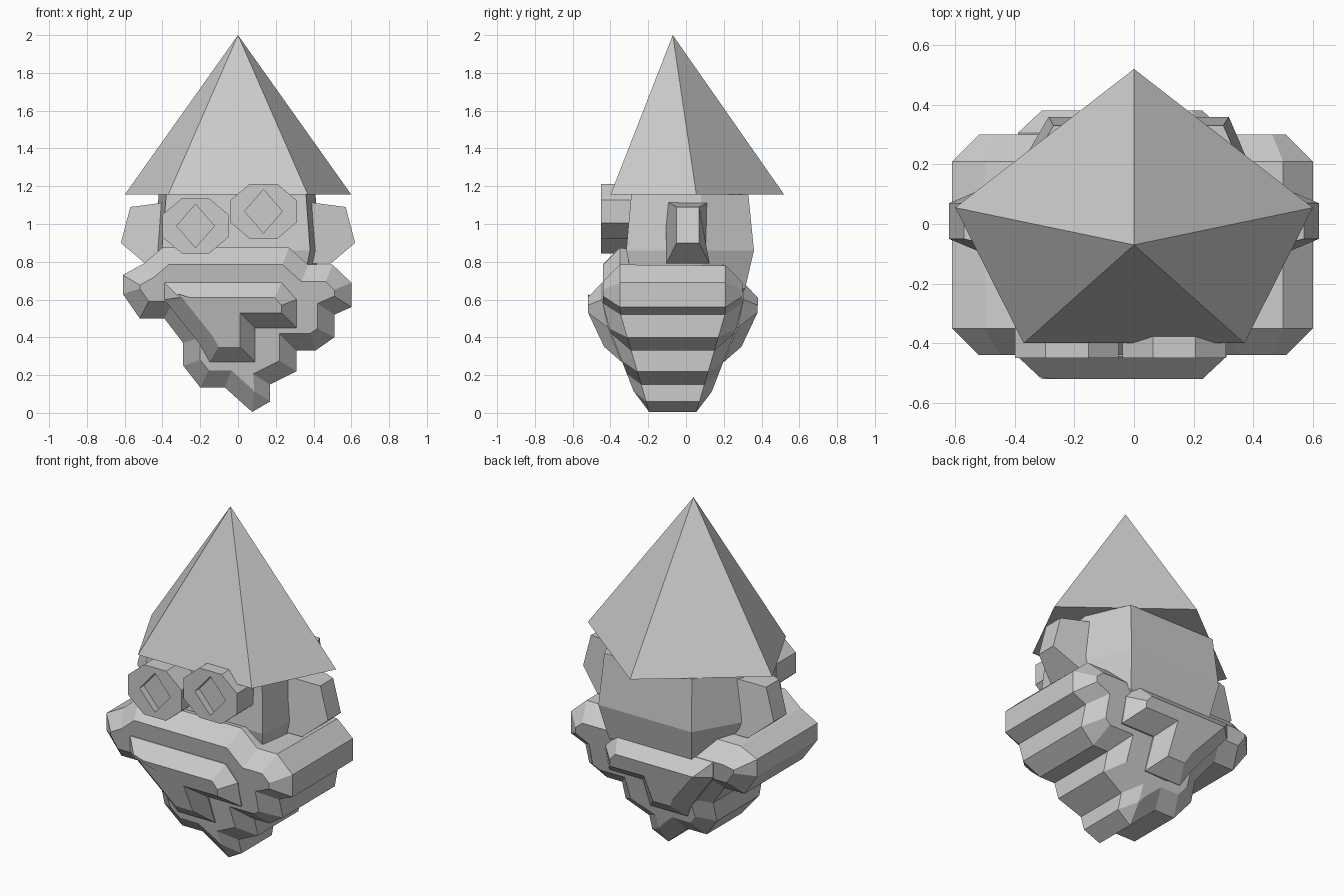
import bpy, bmesh, math
from mathutils import Vector

if "Cube" in bpy.data.objects:
    bpy.data.objects.remove(bpy.data.objects["Cube"])

grey = bpy.data.materials.new("plain grey")
grey.use_nodes = True
colour = (0.6, 0.6, 0.6, 1)
grey.diffuse_color = colour
grey.node_tree.nodes["Principled BSDF"].inputs["Base Color"].default_value = colour
MID = -0.07  # front-to-back centre of hat and beard


def finish(bm, name):
    bmesh.ops.recalc_face_normals(bm, faces=bm.faces[:])
    mesh = bpy.data.meshes.new(name)
    bm.to_mesh(mesh)
    bm.free()
    mesh.materials.append(grey)
    obj = bpy.data.objects.new(name, mesh)
    bpy.context.collection.objects.link(obj)


def loft(name, rings):
    """Bridge equal-length rings of points and cap both ends."""
    bm = bmesh.new()
    rows = [[bm.verts.new(p) for p in ring] for ring in rings]
    n = len(rows[0])
    for a, b in zip(rows, rows[1:]):
        for i in range(n):
            j = (i + 1) % n
            bm.faces.new((a[i], a[j], b[j], b[i]))
    bm.faces.new(rows[0][::-1])
    bm.faces.new(rows[-1])
    finish(bm, name)


def inset_outline(points, d):
    """Move every edge of a clockwise outline inward by d."""
    out = []
    for i, p in enumerate(points):
        p = Vector(p)
        e1 = (p - Vector(points[i - 1])).normalized()
        e2 = (Vector(points[(i + 1) % len(points)]) - p).normalized()
        n1, n2 = Vector((e1.y, -e1.x)), Vector((e2.y, -e2.x))
        out.append(p + (n1 + n2) * d / (1 + n1.dot(n2)))
    return out


def tapered_slab(name, outline, steps, back_top):
    """Slab with stepped faces front and back, thinner towards the bottom."""
    rings = []
    for side, order in ((-1, steps[::-1]), (1, steps)):
        for inset, depth in order:
            ring = []
            for x, z in inset_outline(outline, inset):
                y = MID + side * depth * min(1, 0.44 + 1.05 * z)
                top = back_top - inset if side > 0 else 2
                ring.append((x, y, min(z, top)))
            rings.append(ring)
    loft(name, rings)


# Five-sided pointed hat
bm = bmesh.new()
brim = [bm.verts.new((x, y, 1.155)) for x, y in
        ((0, 0.52), (-0.6, 0.055), (-0.37, -0.40), (0.37, -0.40), (0.6, 0.055))]
tip = bm.verts.new((0, MID, 2))
bm.faces.new(brim)
for i in range(5):
    bm.faces.new((brim[i - 1], brim[i], tip))
finish(bm, "hat")

# Faceted head, wider at the cheeks
plan = [(-0.38, -0.29), (0.36, -0.29), (0.41, 0.08), (0.30, 0.33), (-0.27, 0.33), (-0.42, 0.08)]
head_rings = []
for z, sx, sy in ((1.156, 1, 1), (0.86, 1.06, 1.09), (0.66, 0.95, 0.95), (0.5, 0.6, 0.6)):
    head_rings.append([(x * sx, y * sy, z) for x, y in plan])
loft("head", head_rings)

# Ears, narrowing outwards
for side, name in ((1, "left_ear"), (-1, "right_ear")):
    shape = ((0.34, 1.12), (0.57, 1.09), (0.62, 0.9), (0.49, 0.79), (0.34, 0.79))
    loft(name, [[(side * x, 0.01 + s * (0.06 if x > 0.5 else 0.115), z) for x, z in shape]
                for s in (-1, 1)])


# Octagonal goggles with a sunken diamond
def goggle(name, cx, cz):
    octagon, diamond = [], []
    for i in range(8):
        a = math.radians(45 * i + 22.5)
        octagon.append((cx + 0.188 * math.cos(a), cz + 0.158 * math.sin(a)))
        a = math.radians(45 * i)
        r = 1 if i % 2 == 0 else math.sqrt(0.5)
        diamond.append((cx + 0.1 * r * math.cos(a), cz + 0.115 * r * math.sin(a)))
    layers = ((octagon, -0.27), (octagon, -0.45), (diamond, -0.45), (diamond, -0.41))
    loft(name, [[(x, y, z) for x, z in pts] for pts, y in layers])


goggle("right_goggle", -0.225, 0.99)
goggle("left_goggle", 0.135, 1.067)

# Beard with a jagged, stepped outline
beard = [(-0.40, 0.875), (0.27, 0.875), (0.37, 0.785), (0.50, 0.785), (0.60, 0.69),
         (0.60, 0.56), (0.51, 0.52), (0.51, 0.40), (0.41, 0.33), (0.31, 0.33),
         (0.31, 0.22), (0.17, 0.15), (0.17, 0.06), (0.075, 0.005), (-0.07, 0.135),
         (-0.20, 0.135), (-0.29, 0.25), (-0.29, 0.37), (-0.39, 0.50), (-0.52, 0.50),
         (-0.61, 0.63), (-0.61, 0.73), (-0.50, 0.79)]
tapered_slab("beard", beard, ((0, 0.28), (0.09, 0.37)), 0.78)

# Raised ridge and centre of the beard
ridge = [(-0.39, 0.69), (0.23, 0.69), (0.31, 0.60), (0.31, 0.45), (0.09, 0.45),
         (0.09, 0.27), (-0.15, 0.27), (-0.20, 0.36), (-0.39, 0.60)]
tapered_slab("beard_ridge", ridge, ((0, 0.30), (0, 0.375), (0.08, 0.45)), 0.69)
